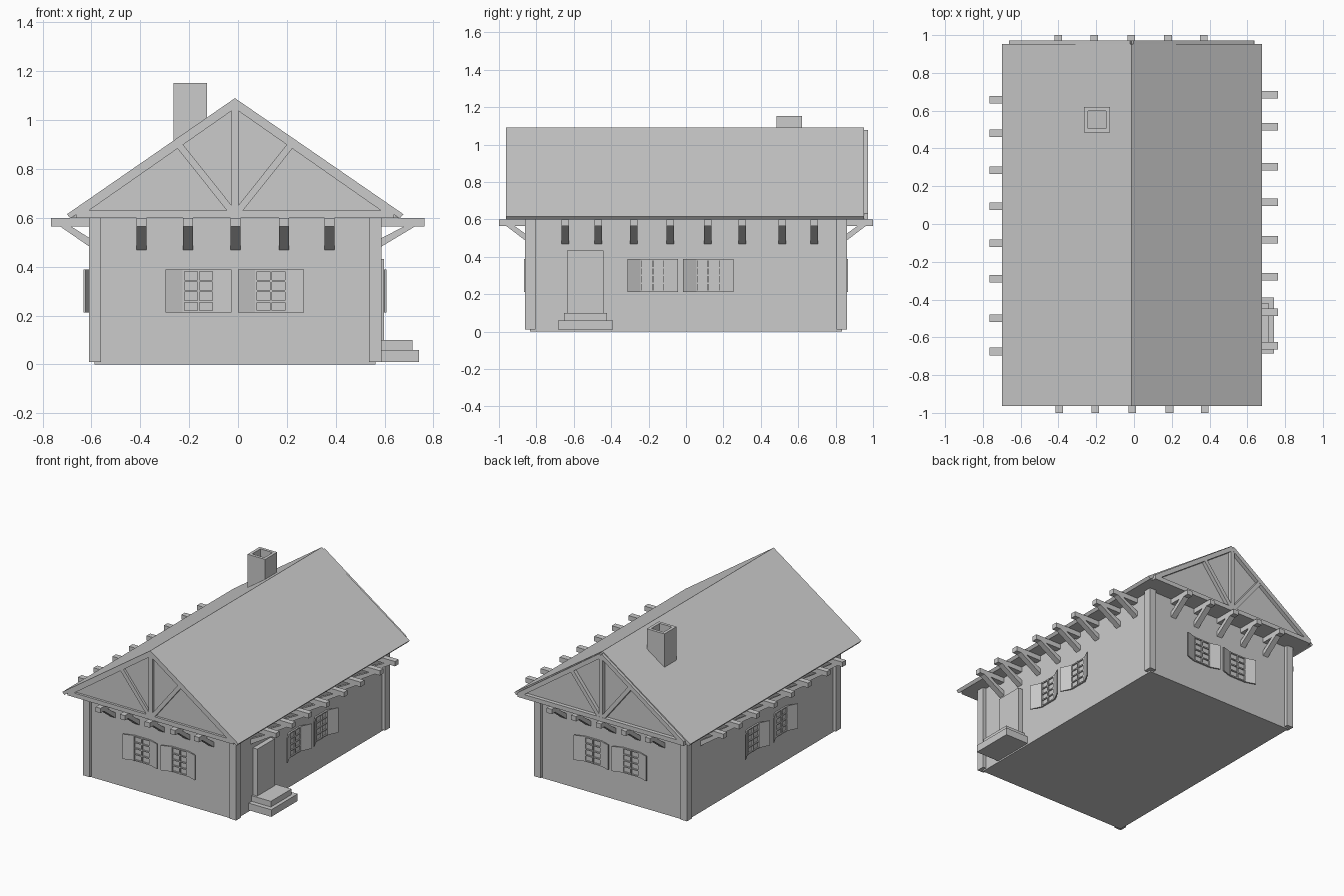
import bpy, bmesh, math
from mathutils import Vector

if "Cube" in bpy.data.objects:
    bpy.data.objects.remove(bpy.data.objects["Cube"])

grey = bpy.data.materials.new("plain_grey")
grey.diffuse_color = (0.6, 0.6, 0.6, 1)
grey.use_nodes = True
grey.node_tree.nodes["Principled BSDF"].inputs["Base Color"].default_value = grey.diffuse_color
CX = -0.0125                      # house centre line
WX0, WX1, WY = -0.588, 0.563, 0.835   # wall planes


def prism(bm, pts, vec):
    """Solid made by sweeping a polygon along a vector."""
    a = [bm.verts.new(p) for p in pts]
    b = [bm.verts.new(Vector(p) + Vector(vec)) for p in pts]
    n = len(a)
    bm.faces.new(a)
    bm.faces.new(b[::-1])
    for i in range(n):
        bm.faces.new((a[i], b[i], b[(i + 1) % n], a[(i + 1) % n]))


def box(bm, x0, x1, y0, y1, z0, z1):
    prism(bm, [(x0, y0, z0), (x1, y0, z0), (x1, y1, z0), (x0, y1, z0)], (0, 0, z1 - z0))


def finish(bm, name):
    bmesh.ops.recalc_face_normals(bm, faces=bm.faces[:])
    me = bpy.data.meshes.new(name)
    bm.to_mesh(me)
    bm.free()
    me.materials.append(grey)
    ob = bpy.data.objects.new(name, me)
    bpy.context.collection.objects.link(ob)
    return ob


def make(name, *boxes):
    bm = bmesh.new()
    for b in boxes:
        box(bm, *b)
    return finish(bm, name)


# Each wall: u runs along the wall, d outward from it
SIDES = {
    "front": lambda u, d, z: Vector((u, -WY - d, z)),
    "back": lambda u, d, z: Vector((u, WY + d, z)),
    "left": lambda u, d, z: Vector((WX0 - d, u, z)),
    "right": lambda u, d, z: Vector((WX1 + d, u, z)),
}


def wall_box(bm, P, u0, u1, d0, d1, z0, z1):
    prism(bm, [P(u0, d0, z0), P(u1, d0, z0), P(u1, d1, z0), P(u0, d1, z0)], (0, 0, z1 - z0))


# Walls and corner posts
make("walls", (WX0, WX1, -WY, WY, 0, 0.6))
make("corner_posts", *[(x, x + 0.05, y, y + 0.055, 0.01, 0.6)
                       for x in (-0.61, 0.537) for y in (-0.86, 0.805)])

# Roof covering: folded slab
bm = bmesh.new()
roof = [(-0.70, 0.615), (CX, 1.09), (0.677, 0.615), (0.662, 0.598), (CX, 1.064), (-0.686, 0.598)]
a = [bm.verts.new((x, -0.963, z)) for x, z in roof]
b = [bm.verts.new((x, 0.952, z)) for x, z in roof]
for q in ((0, 1, 4, 5), (1, 2, 3, 4)):
    bm.faces.new([a[i] for i in q])
    bm.faces.new([b[i] for i in q])
for i in range(6):
    j = (i + 1) % 6
    bm.faces.new((a[i], a[j], b[j], b[i]))
finish(bm, "roof")

# Gable walls and attic floor in one solid
bm = bmesh.new()
prism(bm, [(-0.682, -0.943, 0.6), (0.658, -0.943, 0.6), (CX, -0.943, 1.066)], (0, 1.888, 0))
finish(bm, "gable_walls")


# Gable timber: bottom chord, rafters, king post and braces
def timber(bm, p, q, w, y0, y1):
    p, q = Vector((p[0], 0, p[1])), Vector((q[0], 0, q[1]))
    t = (q - p).normalized()
    n = Vector((-t.z, 0, t.x)) * w / 2
    off = Vector((0, y0, 0))
    prism(bm, [p - n + off, q - n + off, q + n + off, p + n + off], (0, y1 - y0, 0))


for name, y0, y1 in (("front_gable_timber", -0.96, -0.94), ("back_gable_timber", 0.94, 0.972)):
    bm = bmesh.new()
    box(bm, CX - 0.65, CX + 0.65, y0, y1, 0.6, 0.63)
    box(bm, CX - 0.015, CX + 0.015, y0, y1 - 0.001, 0.63, 1.06)
    for s in (-1, 1):
        timber(bm, (CX + s * 0.64, 0.619), (CX, 1.066), 0.03, y0, y1)
        timber(bm, (CX + s * 0.015, 0.63), (CX + s * 0.23, 0.90), 0.028, y0, y1 - 0.001)
    finish(bm, name)

# Chimney: hollow square tube
bm = bmesh.new()
cx0, cx1, cy0, cy1, w = -0.265, -0.127, 0.485, 0.62, 0.021
for x0, x1, y0, y1 in ((cx0, cx0 + w, cy0, cy1), (cx1 - w, cx1, cy0, cy1),
                       (cx0 + w, cx1 - w, cy0, cy0 + w), (cx0 + w, cx1 - w, cy1 - w, cy1)):
    box(bm, x0, x1, y0, y1, 0.85, 1.152)
finish(bm, "chimney")

# Eave beams with diagonal braces under them
BEAMS = {
    "front": ([-0.395, -0.205, -0.01, 0.188, 0.375], 0.165),
    "back": ([-0.40, -0.21, -0.015, 0.18, 0.37], 0.165),
    "right": ([-0.645, -0.468, -0.28, -0.083, 0.115, 0.302, 0.515, 0.685], 0.2),
    "left": ([-0.675, -0.50, -0.29, -0.103, 0.093, 0.285, 0.48, 0.657], 0.178),
}
for side, (us, reach) in BEAMS.items():
    P = SIDES[side]
    bm = bmesh.new()
    bb = bmesh.new()
    for u in us:
        h = 0.02
        wall_box(bm, P, u - h, u + h, -0.02, reach, 0.565, 0.599)
        k = reach - 0.035
        prof = [(-0.005, 0.465), (-0.005, 0.502), (k - 0.045, 0.567), (k, 0.567)]
        prism(bb, [P(u - h, d, z) for d, z in prof], P(2 * h, 0, 0) - P(0, 0, 0))
    finish(bm, side + "_eave_beams")
    finish(bb, side + "_eave_braces")

# Windows: pane, glazing bars and half-open shutters
WINDOWS = {
    "front": ((-0.162, 0.135), 0.032),
    "back": ((-0.16, 0.137), 0.032),
    "right": ((-0.178, 0.12), 0.045),
    "left": ((0.10, -0.215), 0.045),
}
Z0, Z1, HW = 0.212, 0.388, 0.065
for side, (centres, lean) in WINDOWS.items():
    P = SIDES[side]
    glass, bars, shut = bmesh.new(), bmesh.new(), bmesh.new()
    for c in centres:
        wall_box(glass, P, c - HW, c + HW, -0.002, 0.003, Z0, Z1)
        for i in range(3):
            u = c + (i - 1) * (HW - 0.004)
            wall_box(bars, P, u - 0.004, u + 0.004, 0, 0.012, Z0, Z1)
        for i in range(5):
            z = Z0 + 0.004 + i * (Z1 - Z0 - 0.008) / 4
            wall_box(bars, P, c - HW, c + HW, 0, 0.011, z - 0.004, z + 0.004)
        for s in (-1, 1):
            i0, i1 = c + s * HW, c + s * 0.135
            prism(shut, [P(i0, 0.0, Z0), P(i1, lean - 0.008, Z0),
                         P(i1, lean, Z0), P(i0, 0.010, Z0)], (0, 0, Z1 - Z0))
    finish(glass, side + "_window_panes")
    finish(bars, side + "_window_bars")
    finish(shut, side + "_shutters")

# Door and entrance steps
make("door", (WX1 - 0.01, 0.597, -0.637, -0.44, 0.06, 0.432))
make("lower_step", (WX1 - 0.01, 0.74, -0.685, -0.39, 0.01, 0.06))
make("upper_step", (WX1 - 0.01, 0.714, -0.652, -0.422, 0.06, 0.10))
